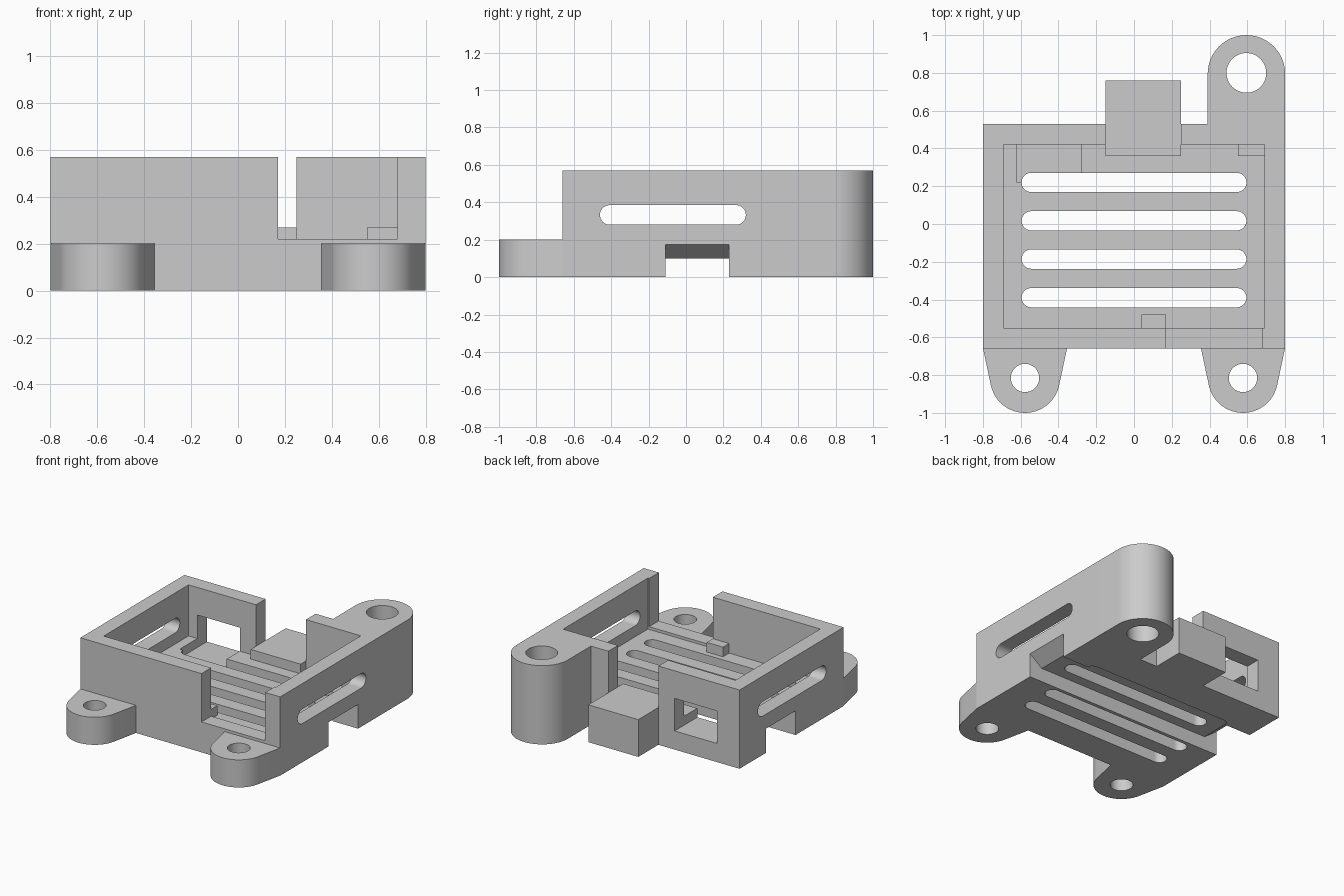
import bpy, bmesh
from math import cos, sin, radians
from mathutils import Vector

cube = bpy.data.objects.get("Cube")
if cube:
    bpy.data.objects.remove(cube, do_unlink=True)

grey = bpy.data.materials.new("plain grey")
grey.use_nodes = True
colour = (0.6, 0.6, 0.6, 1)
grey.diffuse_color = colour
for node in grey.node_tree.nodes:
    if node.type == 'BSDF_PRINCIPLED':
        node.inputs["Base Color"].default_value = colour


def prism(name, outline, low, high, axis='z'):
    """Extrude a flat outline along one axis."""
    place = {'z': lambda a, b, h: (a, b, h),
             'y': lambda a, b, h: (a, h, b),
             'x': lambda a, b, h: (h, a, b)}[axis]
    bm = bmesh.new()
    face = bm.faces.new([bm.verts.new(place(a, b, low)) for a, b in outline])
    top = bmesh.ops.extrude_face_region(bm, geom=[face])["geom"]
    bmesh.ops.translate(bm, verts=[v for v in top if isinstance(v, bmesh.types.BMVert)],
                        vec=Vector(place(0, 0, high - low)))
    bmesh.ops.recalc_face_normals(bm, faces=bm.faces)
    mesh = bpy.data.meshes.new(name)
    bm.to_mesh(mesh)
    bm.free()
    mesh.materials.append(grey)
    ob = bpy.data.objects.new(name, mesh)
    bpy.context.collection.objects.link(ob)
    return ob


def box(name, x0, x1, y0, y1, z0, z1):
    return prism(name, [(x0, y0), (x1, y0), (x1, y1), (x0, y1)], z0, z1)


def arc(cx, cy, r, start, end, steps=24):
    angles = [radians(start + (end - start) * i / steps) for i in range(steps + 1)]
    return [(cx + r * cos(t), cy + r * sin(t)) for t in angles]


def circle(cx, cy, r):
    return arc(cx, cy, r, 0, 360, 48)[:-1]


def slot(a0, a1, b0, b1):
    """Outline of a slot with round ends."""
    r, mid = (b1 - b0) / 2, (b0 + b1) / 2
    return arc(a1 - r, mid, r, -90, 90, 16) + arc(a0 + r, mid, r, 90, 270, 16)


def combine(target, tools, operation):
    """Apply a boolean with each tool, then discard the tools."""
    for tool in tools:
        tool.hide_render = True
        mod = target.modifiers.new(tool.name, 'BOOLEAN')
        mod.operation, mod.solver, mod.object = operation, 'EXACT', tool
    graph = bpy.context.evaluated_depsgraph_get()
    mesh = bpy.data.meshes.new_from_object(target.evaluated_get(graph))
    target.modifiers.clear()
    target.data = mesh
    for tool in tools:
        bpy.data.objects.remove(tool, do_unlink=True)


# Tray: block hollowed from above, open at front and back
case = box("vented_case", -0.8, 0.8, -0.66, 0.53, 0, 0.57)
combine(case, [
    box("cavity", -0.69, 0.69, -0.55, 0.42, 0.2, 0.8),
    box("front_opening", 0.17, 0.68, -0.8, -0.5, 0.22, 0.8),
    box("back_opening", -0.15, 0.25, 0.4, 0.6, 0.2, 0.8),
], 'DIFFERENCE')

# Mounting ears, rear block and small locating tabs
ears = [prism("back_ear", [(0.39, 0.45), (0.8, 0.45)] + arc(0.595, 0.795, 0.205, 0, 180),
              0, 0.57)]
for side in (-1, 1):
    cx = side * 0.577
    outline = [(cx + 0.222, -0.66), (cx + 0.222, -0.6), (cx - 0.222, -0.6),
               (cx - 0.222, -0.66)] + arc(cx, -0.815, 0.185, 192, 348)
    ears.append(prism("front_ear", outline, 0, 0.2))
combine(case, ears + [
    box("rear_block", -0.15, 0.25, 0.36, 0.76, 0, 0.27),
    box("front_tab", 0.04, 0.17, -0.6, -0.48, 0.15, 0.27),
    box("back_tab", 0.55, 0.69, 0.36, 0.45, 0.15, 0.27),
], 'UNION')

# Screw holes, vents, rear window and the channel under the floor
cutters = [prism("back_hole", circle(0.595, 0.8, 0.105), -0.2, 0.8)]
for side in (-1, 1):
    cutters.append(prism("front_hole", circle(side * 0.577, -0.815, 0.075), -0.2, 0.5))
for y in (0.22, 0.017, -0.186, -0.39):
    cutters.append(prism("floor_vent", slot(-0.595, 0.595, y - 0.051, y + 0.051), -0.2, 0.35))
cutters.append(prism("side_vent", slot(-0.46, 0.32, 0.28, 0.385), -1, 1, 'x'))
cutters.append(box("window", -0.62, -0.28, 0.22, 0.7, 0.135, 0.37))
half = [(0.7, 0.1), (0.8, 0.175), (0.9, 0.175), (0.9, -0.1)]
cutters.append(prism("channel", half + [(-x, z) for x, z in reversed(half)],
                     -0.11, 0.23, 'y'))
combine(case, cutters, 'DIFFERENCE')

# Smooth round walls, sharp edges
bpy.ops.object.select_all(action='DESELECT')
case.select_set(True)
bpy.context.view_layer.objects.active = case
bpy.ops.object.shade_smooth_by_angle(angle=radians(30))
